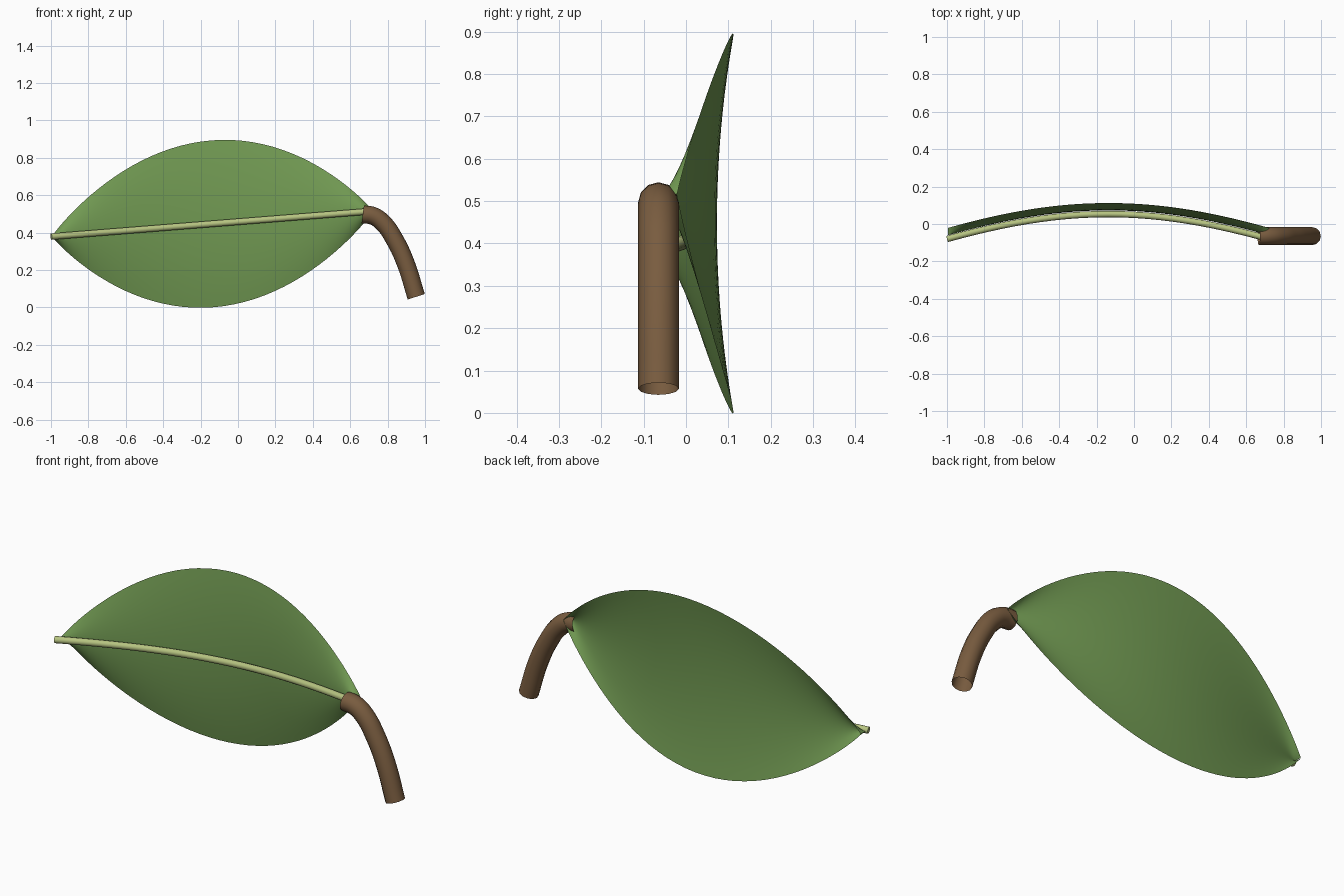
import bpy, bmesh, math
from mathutils import Vector

if "Cube" in bpy.data.objects:
    bpy.data.objects.remove(bpy.data.objects["Cube"])

LEN, WID, MID_X, MID_Z = 0.861, 0.445, -0.136, 0.447
TILT = math.atan(0.0794)


def material(name, rgb):
    m = bpy.data.materials.new(name)
    m.diffuse_color = (*rgb, 1)
    m.use_nodes = True
    m.node_tree.nodes["Principled BSDF"].inputs["Base Color"].default_value = m.diffuse_color
    return m


def bow(t):
    # Lengthwise arch in y, t runs -1 (tip) to 1 (base)
    return -0.08 + 0.133 * (0.5 * math.cos(t * math.pi / 2) + 0.5 * (1 - t * t))


def place(t, w, y):
    # Tilt the leaf frame in the xz plane
    s = t * LEN
    return Vector((MID_X + s * math.cos(TILT) - w * math.sin(TILT), y,
                   MID_Z + s * math.sin(TILT) + w * math.cos(TILT)))


def smooth(ob, angle):
    bpy.ops.object.select_all(action='DESELECT')
    ob.select_set(True)
    bpy.context.view_layer.objects.active = ob
    if ob.type == 'CURVE':
        bpy.ops.object.convert(target='MESH')
    bpy.ops.object.shade_smooth_by_angle(angle=math.radians(angle))


def tube(name, points, radius, mat, kind, caps):
    cu = bpy.data.curves.new(name, 'CURVE')
    cu.dimensions = '3D'
    cu.bevel_depth = radius
    cu.bevel_resolution = 4
    cu.use_fill_caps = caps
    sp = cu.splines.new(kind)
    if kind == 'BEZIER':
        sp.resolution_u = 6
        sp.bezier_points.add(len(points) - 1)
        for bp, p in zip(sp.bezier_points, points):
            bp.co = p
            bp.handle_left_type = bp.handle_right_type = 'AUTO'
    else:
        sp.points.add(len(points) - 1)
        for sp_pt, p in zip(sp.points, points):
            sp_pt.co = (*p, 1)
    cu.materials.append(mat)
    ob = bpy.data.objects.new(name, cu)
    bpy.context.collection.objects.link(ob)
    smooth(ob, 50)


# Leaf blade: single curved sheet, edges bent backwards
NU, NV = 48, 20
bm = bmesh.new()
rows = []
for i in range(NU + 1):
    t = -math.cos(math.pi * i / NU) * 0.999
    half = WID * (1 - t * t) ** 0.92
    rows.append([])
    for j in range(NV + 1):
        v = 2 * j / NV - 1
        skew = 0.035 * v * (1 - t * t)
        rows[-1].append(bm.verts.new(
            place(t + skew, half * v, bow(t) + 0.020 + 0.039 * v * v)))
for a, b in zip(rows, rows[1:]):
    for j in range(NV):
        bm.faces.new((a[j], b[j], b[j + 1], a[j + 1]))
me = bpy.data.meshes.new("leaf_blade")
bm.to_mesh(me)
bm.free()
me.materials.append(material("leaf_green", (0.165, 0.32, 0.085)))
leaf = bpy.data.objects.new("leaf_blade", me)
bpy.context.collection.objects.link(leaf)
smooth(leaf, 60)

# Midrib running along the front of the blade
tube("midrib", [place(-1.005 + 2.005 * i / 24, 0, bow(-1 + i / 12)) for i in range(25)],
     0.017, material("rib_green", (0.47, 0.55, 0.22)), 'POLY', True)

# Woody stem bending down from the base, open at both ends
path = [(0.667, 0.497), (0.72, 0.490), (0.775, 0.452), (0.84, 0.358),
        (0.897, 0.235), (0.953, 0.057)]
tube("stem", [(x, -0.065, z) for x, z in path], 0.048,
     material("bark_brown", (0.19, 0.107, 0.05)), 'BEZIER', False)
